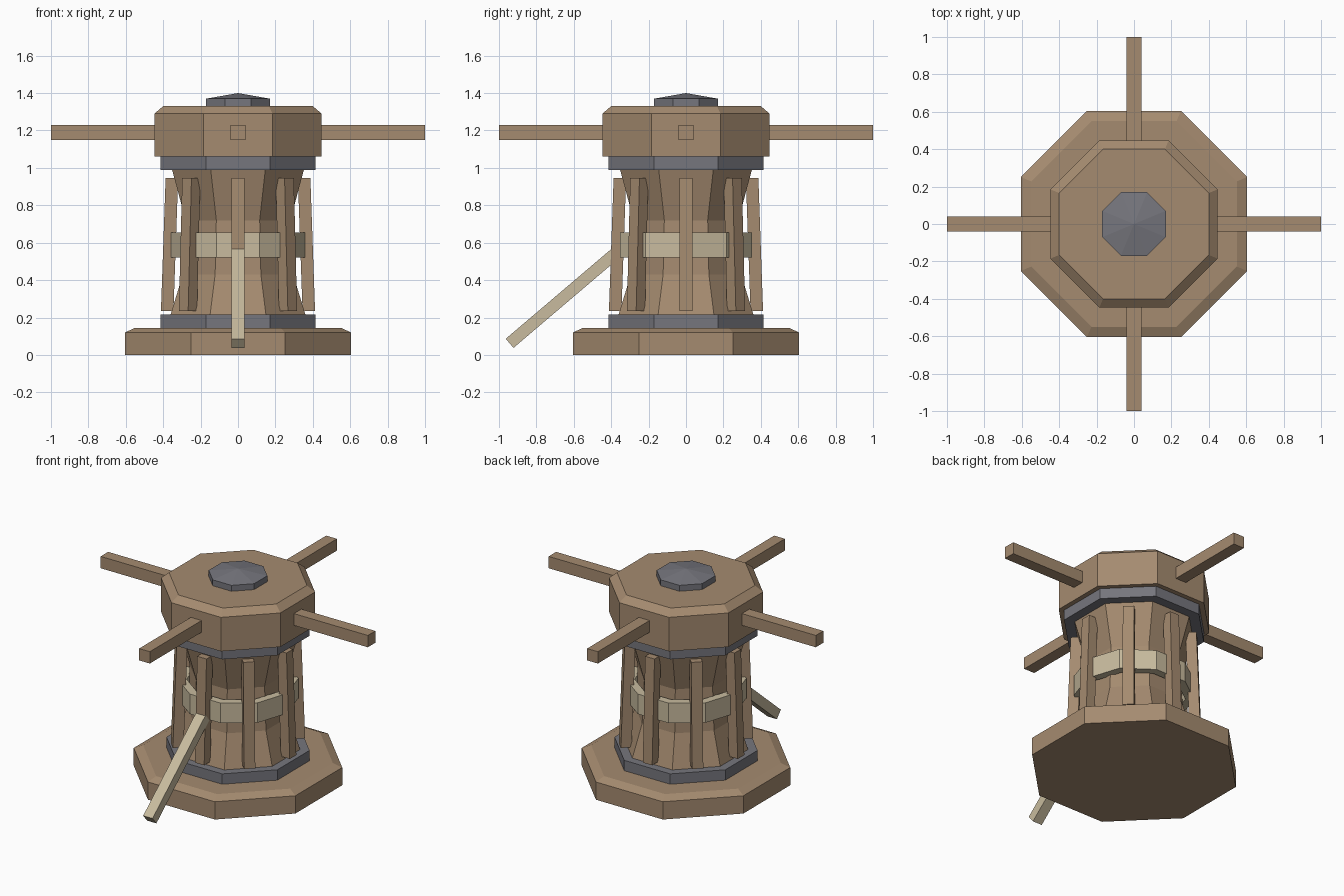
import bpy, bmesh, math
from mathutils import Matrix, Vector

if "Cube" in bpy.data.objects:
    bpy.data.objects.remove(bpy.data.objects["Cube"], do_unlink=True)


def material(name, rgb):
    m = bpy.data.materials.new(name)
    m.use_nodes = True
    m.diffuse_color = (*rgb, 1)
    m.node_tree.nodes["Principled BSDF"].inputs["Base Color"].default_value = (*rgb, 1)
    return m


WOOD = material("brown wood", (0.376, 0.258, 0.161))
IRON = material("grey iron", (0.180, 0.180, 0.205))
PALE = material("pale wood", (0.578, 0.497, 0.342))


def finish(name, bm, mat):
    bmesh.ops.remove_doubles(bm, verts=bm.verts, dist=0.0001)
    bmesh.ops.recalc_face_normals(bm, faces=bm.faces)
    mesh = bpy.data.meshes.new(name)
    bm.to_mesh(mesh)
    bm.free()
    mesh.materials.append(mat)
    ob = bpy.data.objects.new(name, mesh)
    bpy.context.collection.objects.link(ob)
    return ob


def faceted(name, profile, mat, sides=8, closed=False):
    """Sweep (apothem, z) points round z, with a flat side facing the front."""
    bm = bmesh.new()
    rings = []
    for apothem, z in profile:
        r = apothem / math.cos(math.pi / sides)
        angles = [-math.pi / 2 + (i + 0.5) * math.tau / sides for i in range(sides)]
        rings.append([bm.verts.new((r * math.cos(a), r * math.sin(a), z)) for a in angles])
    pairs = list(zip(rings, rings[1:]))
    if closed:
        pairs.append((rings[-1], rings[0]))
    else:
        bm.faces.new(rings[0])
        if profile[-1][0] > 0.001:
            bm.faces.new(rings[-1])
    for low, high in pairs:
        for i in range(sides):
            j = (i + 1) % sides
            bm.faces.new((low[i], low[j], high[j], high[i]))
    return finish(name, bm, mat)


def extruded(name, outline, width, mat, angle=0):
    """Extrude an outline of (distance forward, z) sideways, then turn it about z."""
    bm = bmesh.new()
    face = bm.faces.new([bm.verts.new((-width / 2, -d, z)) for d, z in outline])
    new = bmesh.ops.extrude_face_region(bm, geom=[face])["geom"]
    bmesh.ops.translate(bm, vec=(width, 0, 0),
                        verts=[v for v in new if isinstance(v, bmesh.types.BMVert)])
    bmesh.ops.rotate(bm, verts=bm.verts, matrix=Matrix.Rotation(angle, 3, "Z"))
    return finish(name, bm, mat)


# Base, waisted drum and head
faceted("base", [(0.605, 0), (0.605, 0.12), (0.55, 0.145)], WOOD)
faceted("drum", [(0.365, 0.2), (0.295, 0.43), (0.28, 0.72), (0.355, 1.0)], WOOD)
faceted("head", [(0.447, 1.06), (0.447, 1.29), (0.4, 1.33)], WOOD)

# Iron collars and cap
faceted("lower_collar", [(0.415, 0.14), (0.415, 0.215)], IRON)
faceted("upper_collar", [(0.415, 0.99), (0.415, 1.065)], IRON)
faceted("cap", [(0.17, 1.325), (0.17, 1.37), (0, 1.4)], IRON)

# Ten-sided strap behind the upright boards
faceted("strap", [(0.352, 0.52), (0.352, 0.655), (0.3, 0.655), (0.3, 0.52)],
        PALE, sides=10, closed=True)

# Upright boards round the drum
for i in range(8):
    extruded(f"upright_board_{i + 1}",
             [(0.412, 0.235), (0.387, 0.945), (0.32, 0.945), (0.345, 0.235)],
             0.07, WOOD, i * math.tau / 8)

# Four push bars
for i, side in enumerate(("front", "left", "back", "right")):
    extruded(f"{side}_push_bar", [(0.3, 1.15), (1, 1.15), (1, 1.23), (0.3, 1.23)],
             0.08, WOOD, i * math.pi / 2)

# Slanting brace at the front
foot, top = Vector((0.943, 0.062)), Vector((0.375, 0.545))
across = (top - foot).orthogonal().normalized() * 0.032
extruded("front_brace", [foot - across, top - across, top + across, foot + across], 0.07, PALE)
